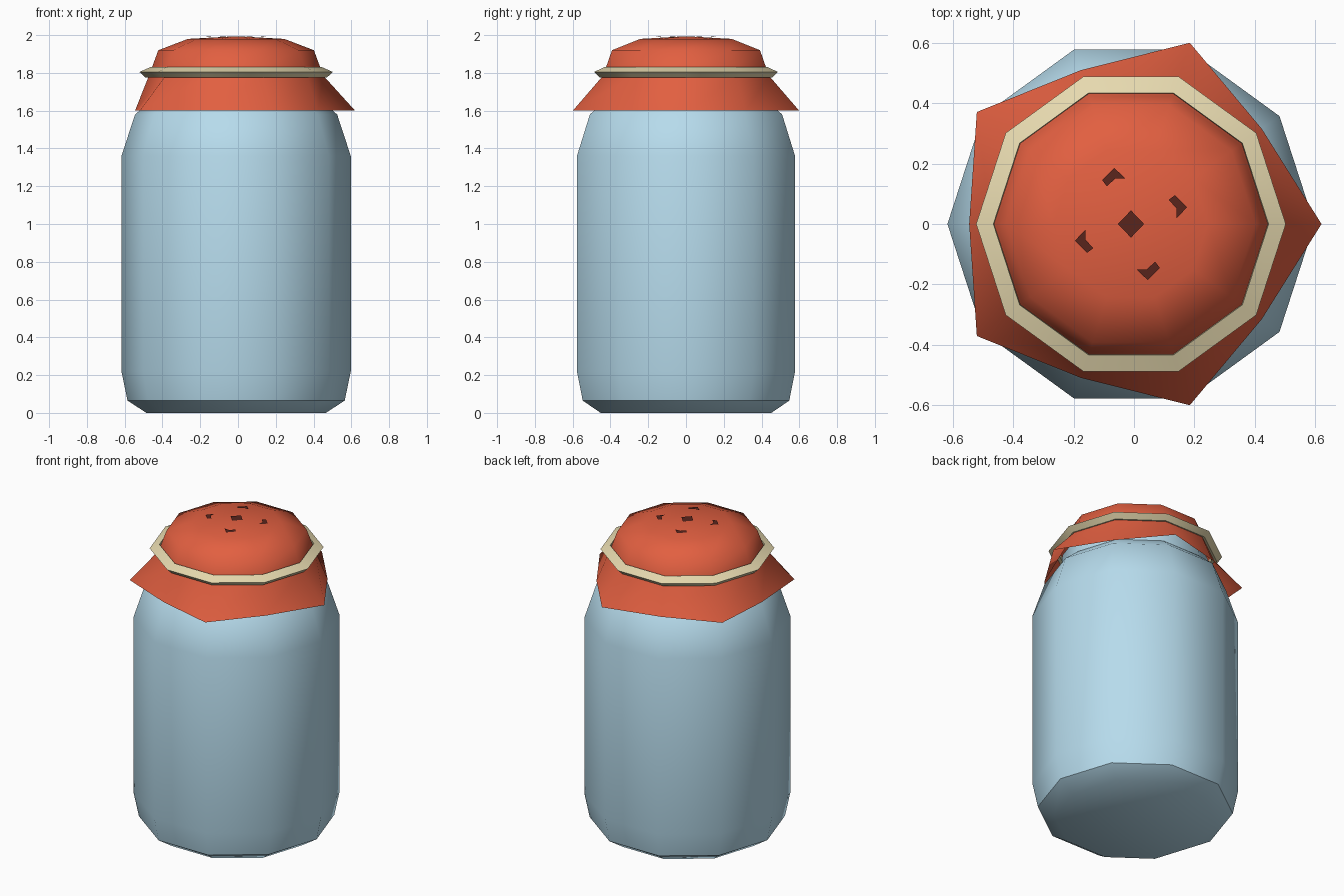
import bpy, bmesh, math

if "Cube" in bpy.data.objects:
    bpy.data.objects.remove(bpy.data.objects["Cube"])

CX = -0.01   # axis of the jar
N = 10       # sides


def material(name, rgb):
    m = bpy.data.materials.new(name)
    m.diffuse_color = (*rgb, 1)
    m.use_nodes = True
    m.node_tree.nodes["Principled BSDF"].inputs["Base Color"].default_value = m.diffuse_color
    return m


def finish(name, bm, mat, angle=None):
    me = bpy.data.meshes.new(name)
    bm.to_mesh(me)
    bm.free()
    ob = bpy.data.objects.new(name, me)
    bpy.context.collection.objects.link(ob)
    ob.location.x = CX
    me.materials.append(mat)
    if angle:
        bpy.ops.object.select_all(action='DESELECT')
        ob.select_set(True)
        bpy.context.view_layer.objects.active = ob
        bpy.ops.object.shade_smooth_by_angle(angle=math.radians(angle))
    return ob


def lathe(name, profile, mat, angle, loop=False):
    """Revolve (radius, z) or (even radius, odd radius, z) points, listed upward."""
    bm = bmesh.new()
    rings = []
    for p in profile:
        if p[0] == 0:
            rings.append([bm.verts.new((0, 0, p[-1]))] * N)
            continue
        radii = (p[0], p[-2])
        rings.append([bm.verts.new((radii[i % 2] * math.cos(math.tau * i / N),
                                    radii[i % 2] * math.sin(math.tau * i / N),
                                    p[-1])) for i in range(N)])
    pairs = list(zip(rings, rings[1:]))
    if loop:
        pairs.append((rings[-1], rings[0]))
    for a, b in pairs:
        for i in range(N):
            j = (i + 1) % N
            bm.faces.new(list(dict.fromkeys((a[i], a[j], b[j], b[i]))))
    return finish(name, bm, mat, angle)


glass = material("glass_blue", (0.47, 0.71, 0.84))
red = material("cloth_red", (0.76, 0.115, 0.052))
cream = material("band_cream", (0.80, 0.70, 0.43))
dark = material("spot_dark", (0.10, 0.018, 0.012))

# Jar body
lathe("jar_body", [(0, 0), (0.475, 0), (0.575, 0.065), (0.607, 0.22),
                   (0.607, 1.36), (0.535, 1.58), (0.44, 1.66), (0.43, 1.78)],
      glass, 40)

# Cloth cover: flared five-point skirt and domed top
lathe("cloth_cover", [(0.63, 0.535, 1.60), (0.462, 1.785), (0.445, 1.83),
                      (0.412, 1.92), (0.255, 1.98), (0, 1.994)], red, 60)

# Band tied around the cloth
lathe("tie_band", [(0.45, 1.78), (0.48, 1.775), (0.512, 1.805), (0.455, 1.83)],
      cream, 40, loop=True)

# Dark spots on top: one diamond and four turned copies of a chip
bm = bmesh.new()


def spot(points, turn=0):
    c, s = math.cos(turn), math.sin(turn)
    bm.faces.new([bm.verts.new((c * x - s * y, s * x + c * y,
                                2.0 - 0.055 * math.hypot(x, y)))
                  for x, y in points])


spot([(0.043, 0), (0, 0.045), (-0.043, 0), (0, -0.045)])
for k in range(4):
    spot([(-0.095, 0.145), (-0.08, 0.125), (-0.052, 0.15),
          (-0.018, 0.15), (-0.055, 0.185)], k * math.pi / 2)
finish("top_spots", bm, dark)
